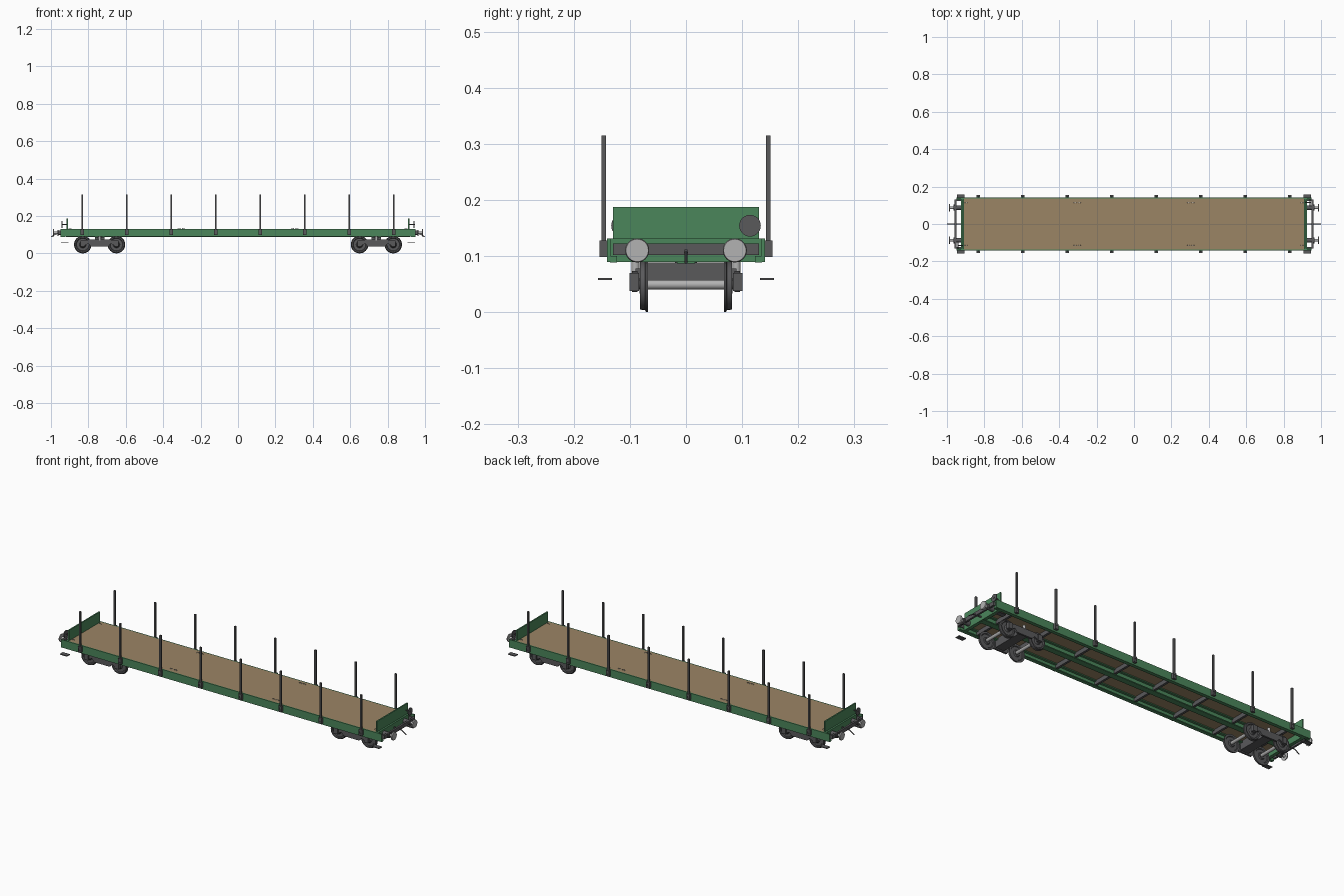
import bpy, bmesh, math
from mathutils import Vector, Matrix

if "Cube" in bpy.data.objects:
    bpy.data.objects.remove(bpy.data.objects["Cube"])


def material(name, rgb):
    m = bpy.data.materials.new(name)
    m.diffuse_color = (*rgb, 1)
    m.use_nodes = True
    m.node_tree.nodes["Principled BSDF"].inputs["Base Color"].default_value = m.diffuse_color
    return m


GREEN = material("green_paint", (0.07, 0.24, 0.105))
WOOD = material("deck_wood", (0.33, 0.235, 0.13))
DARK = material("dark_steel", (0.1, 0.1, 0.105))
LIGHT = material("bare_steel", (0.45, 0.45, 0.45))


def box(bm, x0, x1, y0, y1, z0, z1):
    c = Vector(((x0 + x1) / 2, (y0 + y1) / 2, (z0 + z1) / 2))
    size = (abs(x1 - x0), abs(y1 - y0), abs(z1 - z0), 1)
    bmesh.ops.create_cube(bm, size=1, matrix=Matrix.Translation(c) @ Matrix.Diagonal(size))


def rod(bm, a, b, r, r2=None, n=20):
    a, b = Vector(a), Vector(b)
    rot = (b - a).to_track_quat('Z', 'Y').to_matrix().to_4x4()
    bmesh.ops.create_cone(bm, cap_ends=True, segments=n, radius1=r, radius2=r if r2 is None else r2,
                          depth=(b - a).length, matrix=Matrix.Translation((a + b) / 2) @ rot)


def path(bm, pts, r, n=8):
    for a, b in zip(pts, pts[1:]):
        rod(bm, a, b, r, n=n)


def extrude_y(bm, profile, y0, y1):
    f = bm.faces.new([bm.verts.new((x, y0, z)) for x, z in profile])
    new = bmesh.ops.extrude_face_region(bm, geom=[f])["geom"]
    bmesh.ops.translate(bm, vec=(0, y1 - y0, 0), verts=[v for v in new if isinstance(v, bmesh.types.BMVert)])


def lathe_y(bm, profile, centre, n=32):
    vs = [bm.verts.new(Vector(centre) + Vector((0, y, r))) for r, y in profile]
    es = [bm.edges.new(p) for p in zip(vs, vs[1:])]
    bmesh.ops.spin(bm, geom=vs + es, cent=centre, axis=(0, 1, 0), angle=2 * math.pi, steps=n)


def finish(name, bm, mat):
    bmesh.ops.remove_doubles(bm, verts=bm.verts, dist=1e-6)
    bmesh.ops.recalc_face_normals(bm, faces=bm.faces)
    me = bpy.data.meshes.new(name)
    bm.to_mesh(me)
    bm.free()
    me.materials.append(mat)
    for p in me.polygons:
        p.use_smooth = True
    me.set_sharp_from_angle(angle=math.radians(35))
    ob = bpy.data.objects.new(name, me)
    bpy.context.collection.objects.link(ob)
    return ob


def turned_copy(ob):
    # same part at the other end, turned half round
    c = ob.copy()
    c.name = ob.name + "_far"
    c.rotation_euler.z = math.pi
    bpy.context.collection.objects.link(c)


STAKES = [(i - 3.5) * 0.238 for i in range(8)]

# wooden deck
bm = bmesh.new()
box(bm, -0.91, 0.91, -0.135, 0.135, 0.122, 0.131)
finish("deck", bm, WOOD)

# channel side sills
bm = bmesh.new()
for s in (1, -1):
    box(bm, -0.95, 0.95, s * 0.135, s * 0.141, 0.089, 0.131)
    box(bm, -0.92, 0.92, s * 0.122, s * 0.135, 0.089, 0.094)
    box(bm, -0.92, 0.92, s * 0.122, s * 0.135, 0.117, 0.122)
finish("side_sills", bm, GREEN)

# I-section centre sill
bm = bmesh.new()
box(bm, -0.92, 0.92, -0.016, 0.016, 0.087, 0.092)
box(bm, -0.92, 0.92, -0.004, 0.004, 0.092, 0.117)
box(bm, -0.92, 0.92, -0.016, 0.016, 0.117, 0.122)
finish("centre_sill", bm, GREEN)

# cross bearers under the deck
bm = bmesh.new()
for x in STAKES:
    for s in (1, -1):
        box(bm, x - 0.006, x + 0.006, s * 0.004, s * 0.135, 0.1, 0.122)
finish("cross_bearers", bm, DARK)

# stakes and their pockets
for s, side in ((1, "back"), (-1, "front")):
    bm = bmesh.new()
    pk = bmesh.new()
    for x in STAKES:
        box(bm, x - 0.0045, x + 0.0045, s * 0.1425, s * 0.151, 0.098, 0.315)
        for z in (0.098, 0.119):
            box(pk, x - 0.009, x + 0.009, s * 0.14, s * 0.154, z, z + 0.009)
        for d in (-1, 1):
            box(pk, x + d * 0.0045, x + d * 0.009, s * 0.14, s * 0.154, 0.098, 0.128)
    finish("stakes_" + side, bm, DARK)
    finish("stake_pockets_" + side, pk, DARK)

# lashing rings on the deck
bm = bmesh.new()
for x in (-0.315, -0.292, 0.292, 0.315, -0.898, 0.898):
    for y in (-0.113, 0.113):
        pts = [(x + 0.008 * math.cos(a), y, 0.13 + 0.005 * math.sin(a))
               for a in [k * math.pi / 6 for k in range(7)]]
        path(bm, pts, 0.0012, 6)
finish("lashing_rings", bm, LIGHT)

# end headstock, corner brackets and drop board
bm = bmesh.new()
box(bm, 0.908, 0.926, -0.141, 0.141, 0.089, 0.131)
for s in (1, -1):
    box(bm, 0.926, 0.95, s * 0.123, s * 0.135, 0.088, 0.1)
turned_copy(finish("headstock", bm, GREEN))
bm = bmesh.new()
box(bm, 0.91, 0.917, -0.13, 0.13, 0.128, 0.187)
turned_copy(finish("end_board", bm, GREEN))

# buffer beam across the end
bm = bmesh.new()
box(bm, 0.95, 0.96, -0.13, 0.13, 0.102, 0.122)
for s in (1, -1):
    box(bm, 0.926, 0.951, s * 0.122, s * 0.13, 0.102, 0.122)
turned_copy(finish("buffer_beam", bm, DARK))

# buffers
for s, side in ((1, "a"), (-1, "b")):
    y = s * 0.087
    bm = bmesh.new()
    rod(bm, (0.926, y, 0.11), (0.966, y, 0.11), 0.013, 0.011)
    rod(bm, (0.96, y, 0.11), (0.964, y, 0.11), 0.016)
    turned_copy(finish("buffer_housing_" + side, bm, DARK))
    bm = bmesh.new()
    rod(bm, (0.964, y, 0.11), (0.985, y, 0.11), 0.007)
    rod(bm, (0.983, y, 0.11), (0.989, y, 0.11), 0.0215, 0.02, 32)
    turned_copy(finish("buffer_head_" + side, bm, LIGHT))

# draw hook with hanging link
bm = bmesh.new()
rod(bm, (0.92, 0, 0.108), (0.966, 0, 0.108), 0.004, n=12)
path(bm, [(0.964, 0, 0.107), (0.98, 0, 0.1), (0.999, 0, 0.088)], 0.0025)
turned_copy(finish("coupling", bm, DARK))

# hand brake wheel on its shaft
bm = bmesh.new()
rod(bm, (0.939, 0.114, 0.154), (0.943, 0.114, 0.154), 0.0193, n=28)
rod(bm, (0.916, 0.114, 0.154), (0.945, 0.114, 0.154), 0.003, n=10)
turned_copy(finish("brake_wheel", bm, DARK))

# corner steps
bm = bmesh.new()
for s in (1, -1):
    box(bm, 0.905, 0.947, s * 0.132, s * 0.157, 0.057, 0.061)
turned_copy(finish("corner_steps", bm, DARK))

# bogies
C, HALF, AZ = 0.74, 0.09, 0.047
WHEEL = [(0.006, -0.006), (0.014, -0.007), (0.018, -0.003), (0.034, -0.003), (0.037, -0.007), (0.047, -0.007),
         (0.047, -0.004), (0.0435, -0.002), (0.0425, 0.007), (0.036, 0.007), (0.033, 0.002), (0.018, 0.002),
         (0.013, 0.008), (0.006, 0.008)]
FRAME = [(-0.1, 0.042), (-0.08, 0.042), (-0.06, 0.052), (-0.045, 0.036), (0.045, 0.036), (0.06, 0.052),
         (0.08, 0.042), (0.1, 0.042), (0.1, 0.066), (0.06, 0.073), (-0.06, 0.073), (-0.1, 0.066)]
bm, wh, ax, sp = (bmesh.new() for _ in range(4))
box(bm, C - 0.025, C + 0.025, -0.09, 0.09, 0.042, 0.078)
rod(bm, (C, 0, 0.075), (C, 0, 0.089), 0.02)
box(bm, C - 0.025, C + 0.025, -0.07, 0.07, 0.07, 0.088)
for s in (1, -1):
    extrude_y(bm, [(C + x, z) for x, z in FRAME], s * 0.086, s * 0.096)
    rod(sp, (C, s * 0.09, 0.07), (C, s * 0.09, 0.091), 0.0075)
    for d in (-HALF, HALF):
        box(bm, C + d - 0.012, C + d + 0.012, s * 0.084, s * 0.101, 0.038, 0.07)
        lathe_y(wh, [(r, s * y) for r, y in WHEEL], (C + d, s * 0.075, AZ))
for d in (-HALF, HALF):
    rod(ax, (C + d, -0.088, AZ + 0.002), (C + d, 0.088, AZ + 0.002), 0.0085)
for name, b, m in (("bogie_frame", bm, DARK), ("wheels", wh, DARK), ("axles", ax, LIGHT), ("bogie_springs", sp, LIGHT)):
    turned_copy(finish(name, b, m))
